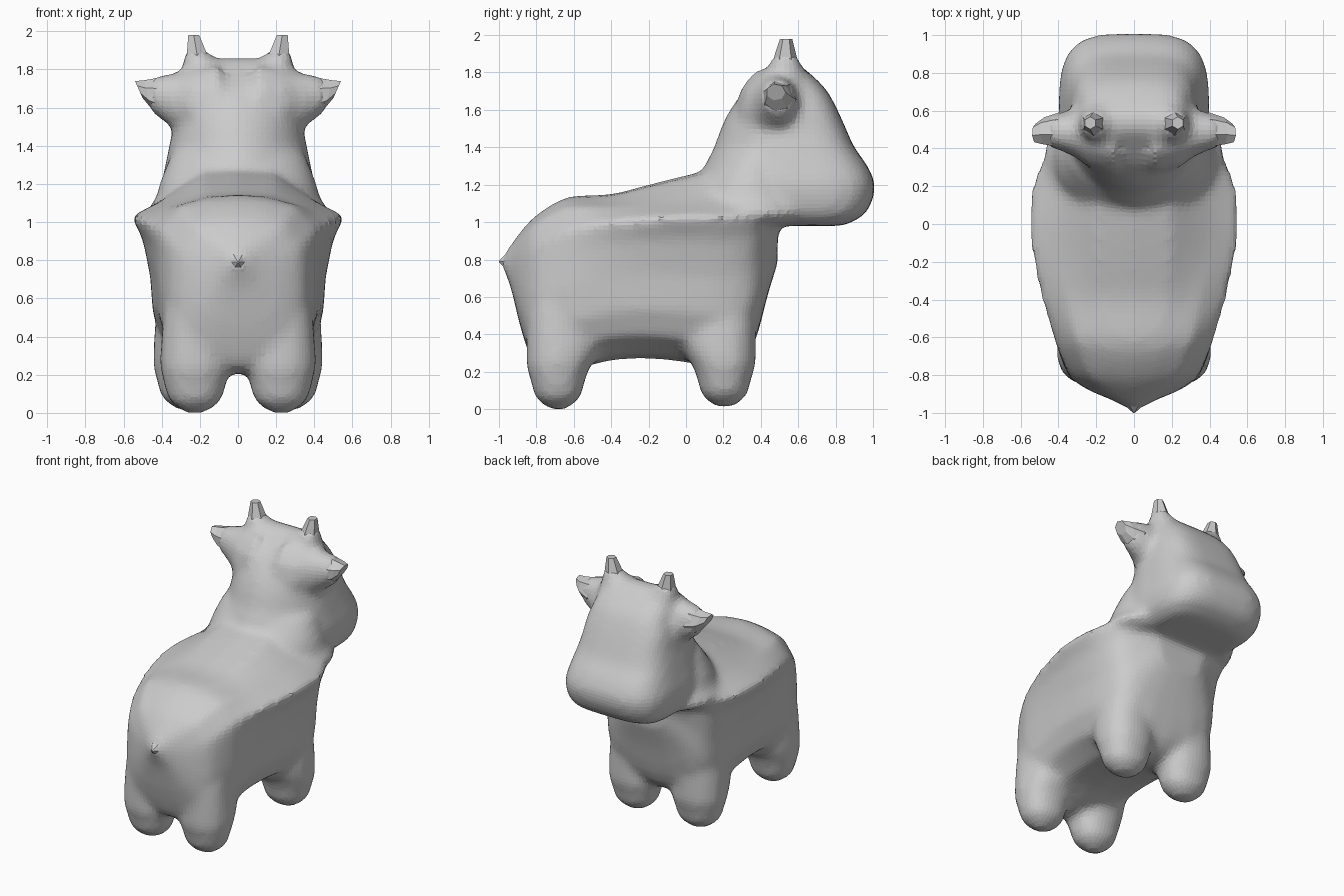
import bpy, bmesh
from math import sin, cos, pi, copysign

if "Cube" in bpy.data.objects:
    bpy.data.objects.remove(bpy.data.objects["Cube"])


def loft(bm, rings):
    """Skin closed rings of equal point count and cap both ends."""
    vs = [[bm.verts.new(p) for p in r] for r in rings]
    n = len(vs[0])
    faces = []
    for a, b in zip(vs, vs[1:]):
        for i in range(n):
            j = (i + 1) % n
            faces.append(bm.faces.new((a[i], a[j], b[j], b[i])))
    faces += [bm.faces.new(vs[0]), bm.faces.new(vs[-1])]
    bmesh.ops.recalc_face_normals(bm, faces=faces)


def spline(rows, sub=4):
    """Catmull-Rom interpolation between parameter rows."""
    out = []
    for i in range(len(rows) - 1):
        quad = (rows[max(i - 1, 0)], rows[i], rows[i + 1], rows[min(i + 2, len(rows) - 1)])
        for s in range(sub):
            t = s / sub
            out.append([.5 * (2 * b + (c - a) * t + (2 * a - 5 * b + 4 * c - d) * t * t
                              + (3 * b - a - 3 * c + d) * t ** 3) for a, b, c, d in zip(*quad)])
    return out + [list(rows[-1])]


def oval(n, back=2.0, front=2.0, turn=0.0):
    """Unit superellipse with separate exponents for its two halves."""
    pts = []
    for i in range(n):
        a = 2 * pi * (i + turn) / n
        e = front if sin(a) > 0 else back
        pts.append(tuple(copysign(abs(t) ** (2 / e), t) for t in (cos(a), sin(a))))
    return pts


def finish(bm, name):
    me = bpy.data.meshes.new(name)
    bm.to_mesh(me)
    bm.free()
    ob = bpy.data.objects.new(name, me)
    bpy.context.collection.objects.link(ob)
    return ob


bm = bmesh.new()

# torso: y, top z, ridge half width, ridge z, lower half width, bottom z, fullness of back
torso = [(-0.995, 0.80, 0.012, 0.79, 0.012, 0.78, .8), (-0.94, 0.875, 0.10, 0.79, 0.10, 0.66, .75),
         (-0.88, 0.955, 0.22, 0.81, 0.24, 0.42, .75), (-0.81, 1.03, 0.32, 0.86, 0.34, 0.24, .75),
         (-0.70, 1.105, 0.385, 0.92, 0.39, 0.21, .7), (-0.60, 1.14, 0.425, 0.96, 0.415, 0.21, .7),
         (-0.40, 1.15, 0.49, 1.00, 0.435, 0.26, .55), (-0.20, 1.20, 0.54, 1.02, 0.45, 0.27, .4),
         (0.00, 1.25, 0.56, 1.03, 0.46, 0.25, .35), (0.20, 1.29, 0.54, 1.03, 0.45, 0.22, .35),
         (0.35, 1.29, 0.48, 1.04, 0.40, 0.32, .4), (0.44, 1.20, 0.40, 1.02, 0.28, 0.62, .5),
         (0.49, 1.10, 0.28, 0.99, 0.17, 0.78, .5)]
rings = []
for y, top, w, rz, lw, bot, k in spline(torso):
    d = bot - rz
    half = [(.35 * w, top - .07 * (top - rz)), (.72 * w, rz + k * (top - rz)), (w, rz),
            (lw + .4 * (w - lw), rz + .15 * d), (lw, rz + .40 * d), (lw * .97, rz + .65 * d),
            (lw * .84, rz + .84 * d), (lw * .5, rz + .97 * d)]
    sec = [(0, top)] + half + [(0, bot)] + [(-x, z) for x, z in reversed(half)]
    rings.append([(x, y, z) for x, z in sec])
loft(bm, rings)

# head and neck: z, back y, nose y, half width
head = [(0.98, 0.44, 0.84, 0.29), (1.03, 0.30, 0.94, 0.36), (1.10, 0.16, 0.99, 0.39),
        (1.20, 0.08, 1.01, 0.40), (1.30, 0.10, 0.97, 0.38), (1.40, 0.15, 0.90, 0.36),
        (1.50, 0.185, 0.855, 0.34), (1.60, 0.235, 0.81, 0.325), (1.70, 0.31, 0.755, 0.29),
        (1.78, 0.40, 0.68, 0.26), (1.86, 0.50, 0.58, 0.18)]
loft(bm, [[(w * x, (a + b) / 2 + (b - a) / 2 * y, z) for x, y in oval(40, 1.9, 3.6)]
          for z, a, b, w in spline(head)])

# shoulder flare blending the head into the side ridges
flare = [(0.99, .02, .66, .40), (1.04, -.02, .72, .485), (1.12, .0, .70, .435), (1.22, .05, .66, .405),
         (1.36, .16, .60, .35)]
loft(bm, [[(w * x, (a + b) / 2 + (b - a) / 2 * y, z) for x, y in oval(32)]
          for z, a, b, w in spline(flare)])

# four legs: z, x radius, y radius
leg = [(0.0, .05, .045), (0.06, .14, .12), (0.15, .17, .145), (0.23, .19, .175), (0.30, .19, .22),
       (0.40, .185, .23), (0.6, .165, .15)]
for s in (-1, 1):
    for cx, cy, lift, k, fwd in ((.255, .205, .012, 1, .72), (.225, -.685, 0, .96, 1)):
        rings = []
        for z, rx, ry in spline(leg, 2):
            # the outward-facing end stays straight while the belly side fans into an arch
            near = min(ry, .17)
            rings.append([(s * (cx + k * rx * x),
                           cy + y * (near if (y > 0) == (cy > 0) else ry), z + lift)
                          for x, y in oval(20, 2.2, 2.2)])
        loft(bm, rings)

# flared roots of ears (along x) and horns (along z), fused into the head
ear_root = [(.10, .48, 1.57, .23, .28), (.24, .475, 1.59, .18, .215), (.31, .48, 1.625, .13, .165),
            (.40, .49, 1.655, .10, .12), (.46, .49, 1.665, .085, .09)]
horn_root = [(.16, .53, 1.66, .17), (.175, .53, 1.77, .13), (.20, .53, 1.84, .092), (.22, .53, 1.90, .06)]
for s in (-1, 1):
    loft(bm, [[(s * x, y + ry * u, z + rz * v) for u, v in oval(12)] for x, y, z, ry, rz in ear_root])
    loft(bm, [[(s * (x + r * u), y + r * v, z) for u, v in oval(12)] for x, y, z, r in horn_root])

# fuse into one softly blended skin
body = finish(bm, "body")
m = body.modifiers.new("fuse", 'REMESH')
m.mode, m.voxel_size = 'VOXEL', 0.027
m = body.modifiers.new("soften", 'SMOOTH')
m.factor, m.iterations = 0.5, 10


def side_pair(name, rings):
    bm = bmesh.new()
    loft(bm, rings)
    finish(bm, name).modifiers.new("mirror", 'MIRROR')


# ear tips: x, centre y, centre z, y radius, z radius, lean of the rim
ears = [(.32, .48, 1.65, .09, .10, 0), (.40, .495, 1.655, .095, .105, .01),
        (.475, .49, 1.67, .075, .075, .02), (.52, .48, 1.695, .052, .045, .02)]
side_pair("ears", [[(x + lean * v, y + ry * u, z + rz * v) for u, v in oval(7)]
                   for x, y, z, ry, rz, lean in ears])

# horn tips: centre x, y, z, radius
horns = [(.20, .53, 1.78, .09), (.21, .53, 1.85, .07), (.232, .535, 1.98, .033)]
side_pair("horns", [[(x + r * u, y + r * v, z) for u, v in oval(6, turn=.5)] for x, y, z, r in horns])

# tail: small point at the rump
bm = bmesh.new()
tail = [(-.88, .80, .13), (-.95, .79, .06), (-1.0, .79, .005)]
loft(bm, [[(r * u, y, z + r * v) for u, v in oval(6)] for y, z, r in tail])
finish(bm, "tail")
